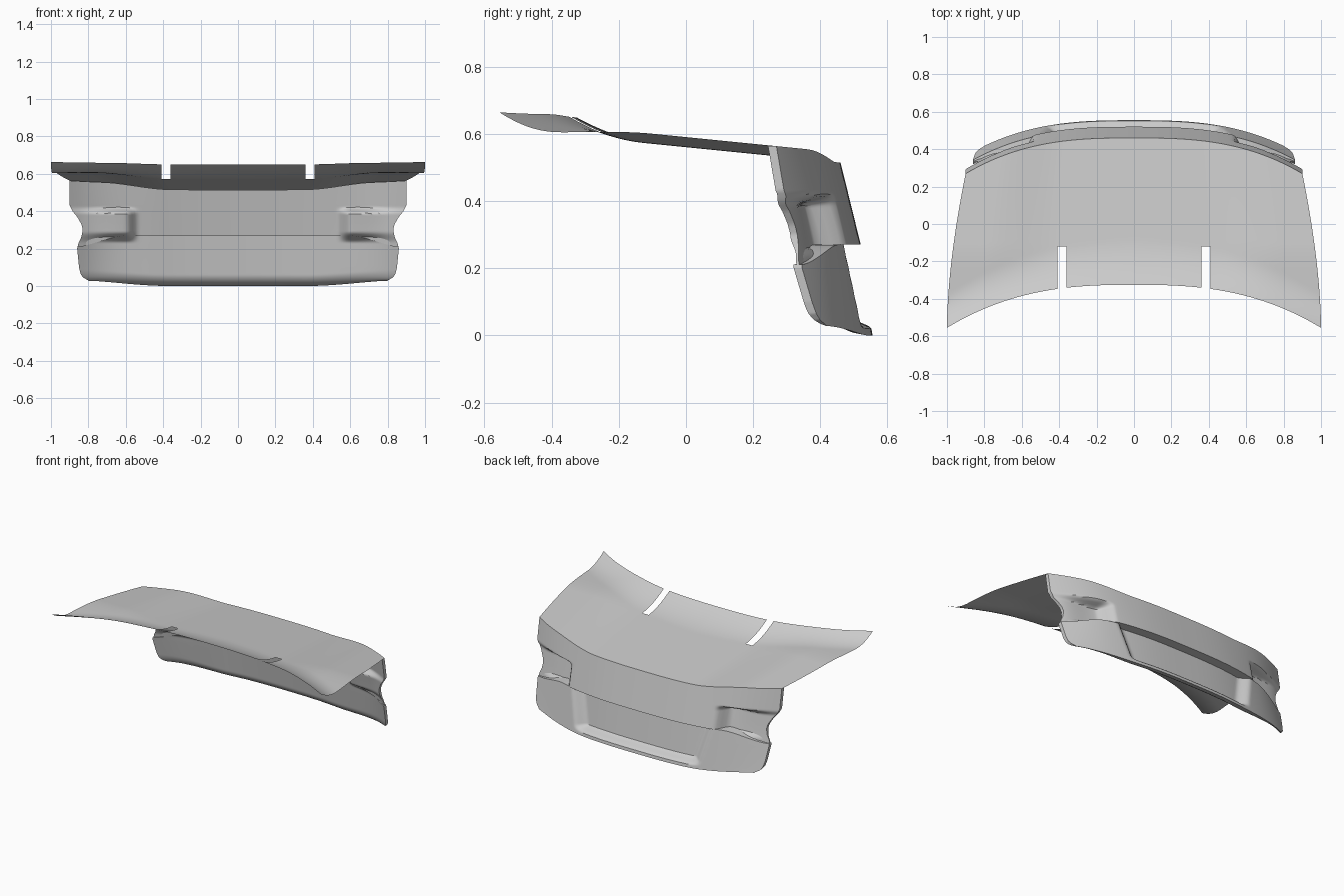
import bpy, bmesh

if "Cube" in bpy.data.objects:
    bpy.data.objects.remove(bpy.data.objects["Cube"])

paint = bpy.data.materials.new("grey_paint")
paint.diffuse_color = (0.6, 0.6, 0.6, 1)
paint.use_nodes = True
paint.node_tree.nodes["Principled BSDF"].inputs["Base Color"].default_value = paint.diffuse_color


def sm(a, b, x):
    """Smooth step from a to b."""
    t = max(0, min(1, (x - a) / (b - a)))
    return t * t * (3 - 2 * t)


def lerp_table(pts, v):
    """Piecewise linear lookup, keys descending."""
    if v >= pts[0][0]:
        return pts[0][1]
    for (k0, w0), (k1, w1) in zip(pts, pts[1:]):
        if v >= k1:
            return w0 + (w1 - w0) * (k0 - v) / (k0 - k1)
    return pts[-1][1]


def grid(us, vs, f):
    """Sheet from a function of two parameters."""
    bm = bmesh.new()
    rows = [[bm.verts.new(f(u, v)) for u in us] for v in vs]
    for r0, r1 in zip(rows, rows[1:]):
        for i in range(len(us) - 1):
            bm.faces.new((r0[i], r0[i + 1], r1[i + 1], r1[i]))
    return bm


def finish(name, bm):
    me = bpy.data.meshes.new(name)
    bm.to_mesh(me)
    bm.free()
    ob = bpy.data.objects.new(name, me)
    bpy.context.collection.objects.link(ob)
    me.materials.append(paint)
    bpy.ops.object.select_all(action='DESELECT')
    ob.select_set(True)
    bpy.context.view_layer.objects.active = ob
    bpy.ops.object.shade_smooth_by_angle(angle=0.6)


def drop(x):
    """Forward sweep of the tail towards the sides."""
    return 0.185 * (abs(x) / 0.89) ** 2.8


def lid_z(u, y, d):
    a = abs(u)
    rise = 0.03 * sm(0.4, 0.8, a) * sm(-0.5, -0.1, y)
    curl = (0.056 - 0.008 * a ** 4) * max(0, 1 - d / (0.25 - 0.07 * a)) ** 2
    return 0.56 - 0.1 * y + rise + curl


# Upper lid panel with swept front edge
def lid_point(u, v):
    x = u * (1 - 0.1 * v ** 1.7)
    yf = -0.325 - 0.23 * abs(u) ** 2.63
    yr = 0.46 - drop(0.9 * u)
    y = yf + (yr - yf) * v
    return x, y, lid_z(u, y, y - yf)


N = 120
us = [-1 + 2 * i / N for i in range(N + 1)]
bm = grid(us, [(j / 48) ** 1.2 for j in range(49)], lid_point)

# Two hinge slots cut from the front edge
S0, S1, SY = 0.362, 0.408, -0.12
for s in (-1, 1):
    for x in (S0, S1):
        bmesh.ops.bisect_plane(bm, geom=bm.verts[:] + bm.edges[:] + bm.faces[:],
                               plane_co=(s * x, 0, 0), plane_no=(1, 0, 0))
bmesh.ops.bisect_plane(bm, geom=bm.verts[:] + bm.edges[:] + bm.faces[:],
                       plane_co=(0, SY, 0), plane_no=(0, 1, 0))
gone = []
for f in bm.faces:
    c = f.calc_center_median()
    if S0 < abs(c.x) < S1 and c.y < SY:
        gone.append(f)
bmesh.ops.delete(bm, geom=gone, context='FACES')
finish("lid_panel", bm)

# Rear panel: half width by height, with side notch and rounded lower corners
WIDTH = [(0.43, 0.9), (0.40, 0.885), (0.37, 0.86), (0.33, 0.837), (0.30, 0.83),
         (0.26, 0.838), (0.23, 0.853), (0.20, 0.86), (0.10, 0.85),
         (0.065, 0.842), (0.045, 0.828), (0.03, 0.80)]


def rear_point(u, v, inner=False):
    a = abs(u)
    z_top = lid_z(u, 0.46 - drop(0.9 * u), 1)
    z_ledge = 0.27 - 0.06 * sm(0.66, 1.02, a)
    z_low = 0.028 * sm(0.4, 1.0, a)
    upper = v <= 1
    if upper:
        z = z_top + (z_ledge - z_top) * v
        y = 0.46 + 0.06 * v
    else:
        t = v - 1.001
        z = z_ledge + (z_low - z_ledge) * t
        y = 0.511 + 0.044 * t
    x = u * (0.9 + (lerp_table(WIDTH, z) - 0.9) * a ** 4)
    ax = abs(x)
    y -= drop(x)
    # lamp pocket
    pocket = (0.08 * sm(0.53, 0.60, ax) * sm(0.422, 0.385, z)
              * (1 - 0.8 * sm(0.6, 0.88, ax)))
    if inner:
        # liner sits forward and curls back to the bottom edge
        s = max(0, min(1, (z - z_low) / 0.06))
        off = (0.07 - 0.045 * sm(0.45, 0.95, a)) * (1 - (1 - s) ** 2) ** 0.5
        return x, y - off - 0.8 * pocket * sm(0.23, 0.29, z), z
    if upper:
        y -= pocket
    else:
        # number plate recess
        half = 0.42 + 0.25 * z
        y -= 0.055 * sm(half + 0.04, half - 0.04, ax) * sm(0.02, 0.055, z)
    return x, y, z


vs = [j / 40 for j in range(41)] + [1.001 + j / 40 for j in range(41)]
finish("rear_panel", grid(us, vs, rear_point))

# Inner liner behind the rear panel, with side closing strips
bm = grid(us, vs, lambda u, v: rear_point(u, v, True))
bmesh.ops.reverse_faces(bm, faces=bm.faces[:])
finish("inner_liner", bm)
for name, side in (("left_rim", -1), ("right_rim", 1)):
    bm = grid([0, 1], vs, lambda k, v: rear_point(side, v, k == (side > 0)))
    bmesh.ops.recalc_face_normals(bm, faces=bm.faces[:])
    if sum(f.normal.x * f.calc_area() for f in bm.faces) * side < 0:
        bmesh.ops.reverse_faces(bm, faces=bm.faces[:])
    finish(name, bm)
